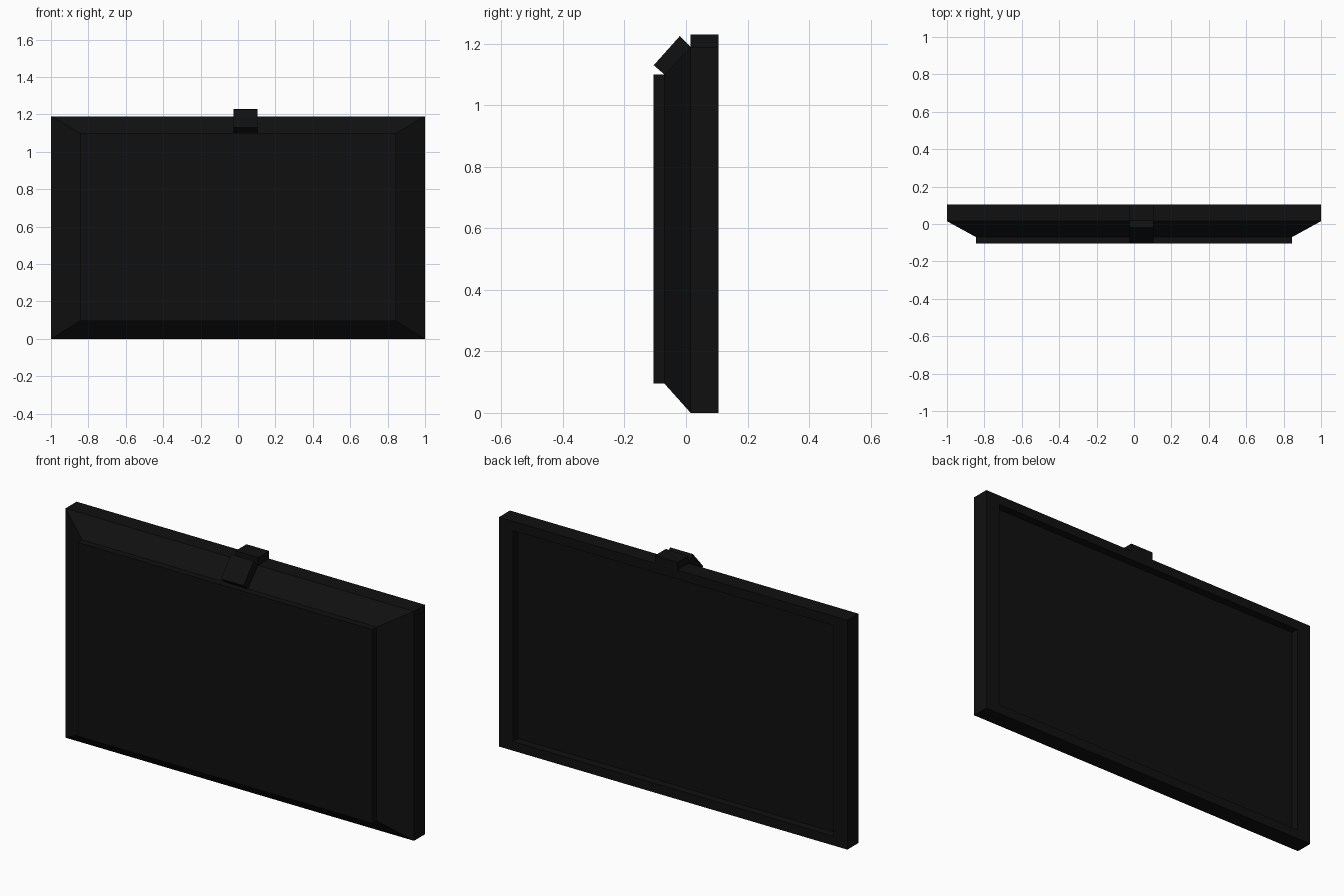
import bpy, bmesh

if "Cube" in bpy.data.objects:
    bpy.data.objects.remove(bpy.data.objects["Cube"])

black = bpy.data.materials.new("matte_black")
black.diffuse_color = (0.005, 0.005, 0.005, 1)
black.use_nodes = True
black.node_tree.nodes["Principled BSDF"].inputs["Base Color"].default_value = black.diffuse_color


def finish(name, bm):
    bmesh.ops.recalc_face_normals(bm, faces=bm.faces)
    mesh = bpy.data.meshes.new(name)
    bm.to_mesh(mesh)
    bm.free()
    mesh.materials.append(black)
    obj = bpy.data.objects.new(name, mesh)
    bpy.context.collection.objects.link(obj)
    return obj


def lofted_rects(name, rings):
    """Skin a run of rectangles given as (half width, z low, z high, y)."""
    bm = bmesh.new()
    loops = [[bm.verts.new(p) for p in ((-w, y, a), (w, y, a), (w, y, b), (-w, y, b))]
             for w, a, b, y in rings]
    for p, q in zip(loops, loops[1:]):
        for i in range(4):
            j = (i + 1) % 4
            bm.faces.new((p[i], p[j], q[j], q[i]))
    bm.faces.new(loops[0])
    bm.faces.new(loops[-1])
    return finish(name, bm)


def side_profile(name, yz, x0, x1):
    """Extrude a y-z outline from x0 to x1."""
    bm = bmesh.new()
    face = bm.faces.new([bm.verts.new((x0, y, z)) for y, z in yz])
    out = bmesh.ops.extrude_face_region(bm, geom=[face])
    verts = [v for v in out["geom"] if isinstance(v, bmesh.types.BMVert)]
    bmesh.ops.translate(bm, verts=verts, vec=(x1 - x0, 0, 0))
    return finish(name, bm)


# Housing: raised front plate, bevelled shell, straight rim and recessed screen
lofted_rects("screen_housing", [
    (0.845, 0.095, 1.10, -0.105),
    (0.845, 0.095, 1.10, -0.07),
    (1.0, 0.0, 1.19, 0.015),
    (1.0, 0.0, 1.19, 0.105),
    (0.92, 0.048, 1.142, 0.105),
    (0.92, 0.048, 1.142, 0.065),
])

# Camera body on the top rim, and its clip lying along the sloped shell
side_profile("camera_body", [(0.015, 1.185), (0.105, 1.185), (0.105, 1.23), (0.015, 1.23)],
             -0.025, 0.105)
side_profile("camera_clip", [(-0.07, 1.10), (0.015, 1.19), (-0.02, 1.225), (-0.105, 1.13)],
             -0.025, 0.105)
